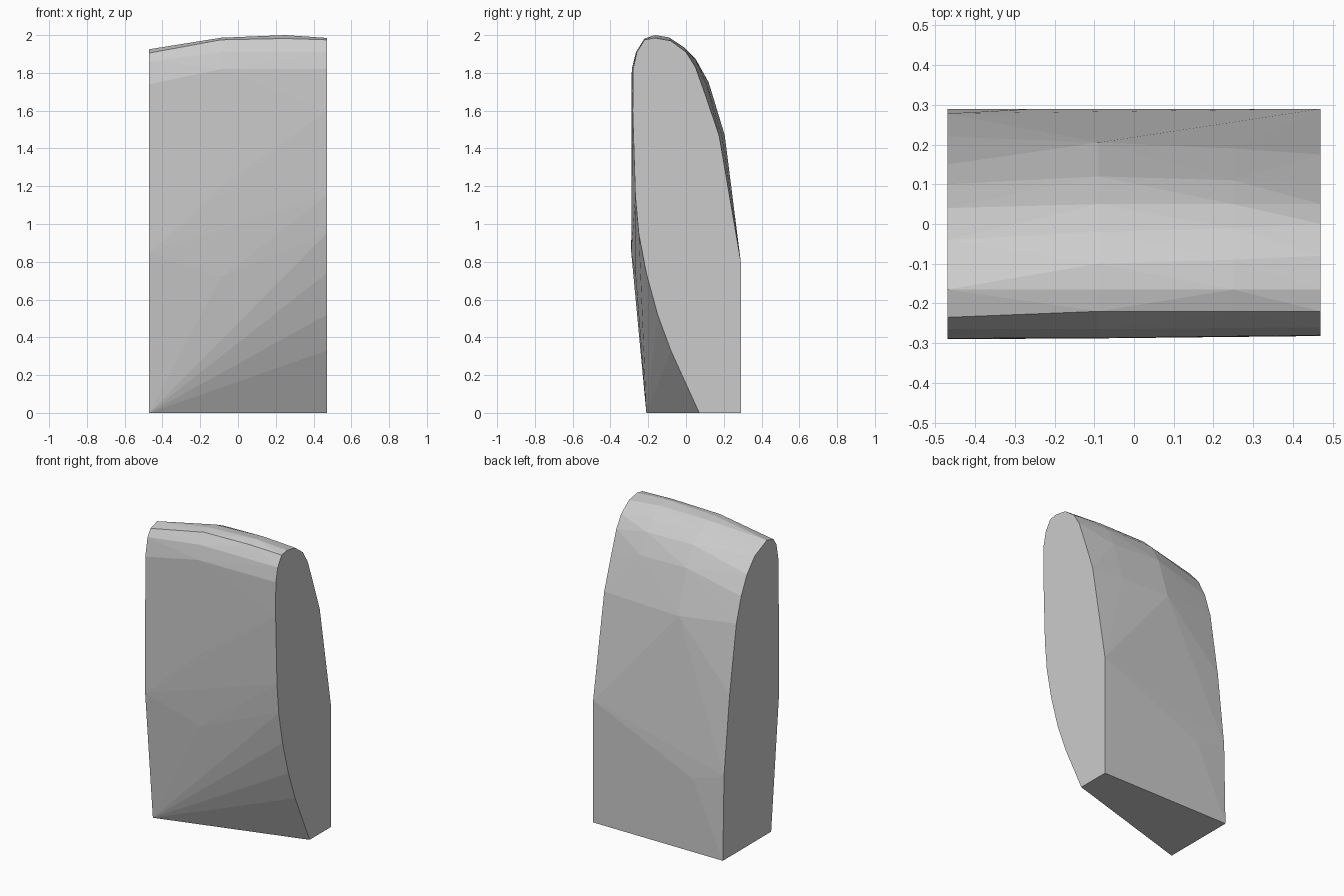
import bpy, bmesh

# Cross-sections (y, z) at given x; the body is the convex skin around them
sections = {
    # left end
    -0.47: [(-0.21, 0), (0.29, 0), (0.278, 0.55), (0.22, 1.06), (0.15, 1.5),
            (0.10, 1.66), (0.04, 1.78), (-0.04, 1.87), (-0.165, 1.925),
            (-0.235, 1.905), (-0.265, 1.86), (-0.288, 1.74), (-0.29, 0.85)],
    # back flat corner
    -0.25: [(0.29, 0.48)],
    # bulging middle
    -0.09: [(0.205, 1.47), (0.12, 1.75), (0.05, 1.875), (-0.02, 1.942),
            (-0.10, 1.98), (-0.165, 1.986), (-0.22, 1.975), (-0.265, 1.91),
            (-0.287, 1.82), (-0.288, 1.2), (-0.266, 0.72)],
    # highest part of the crown
    0.25: [(0.19, 1.47), (0.11, 1.74), (0.05, 1.87), (-0.01, 1.935),
           (-0.09, 1.988), (-0.165, 2.0), (-0.22, 1.982)],
    # right end
    0.47: [(0.07, 0), (0.29, 0), (0.29, 0.8), (0.175, 1.47), (0.10, 1.69),
           (0.05, 1.83), (0.0, 1.91), (-0.08, 1.97), (-0.165, 1.985),
           (-0.22, 1.975), (-0.26, 1.91), (-0.28, 1.82), (-0.282, 1.6),
           (-0.268, 1.15), (-0.25, 0.95), (-0.21, 0.74), (-0.15, 0.52),
           (-0.08, 0.33)],
}

# Block body
bm = bmesh.new()
for x, pts in sections.items():
    for y, z in pts:
        bm.verts.new((x, y, z))
hull = bmesh.ops.convex_hull(bm, input=bm.verts[:])
loose = [v for v in bm.verts if not v.link_faces]
bmesh.ops.delete(bm, geom=loose, context='VERTS')
# Merge the flat ends, back and base into single faces
bmesh.ops.dissolve_limit(bm, angle_limit=0.005, verts=bm.verts[:], edges=bm.edges[:])
bmesh.ops.recalc_face_normals(bm, faces=bm.faces[:])

mesh = bpy.data.meshes.new("rounded_block")
bm.to_mesh(mesh)
bm.free()
bpy.context.collection.objects.link(bpy.data.objects.new("rounded_block", mesh))
